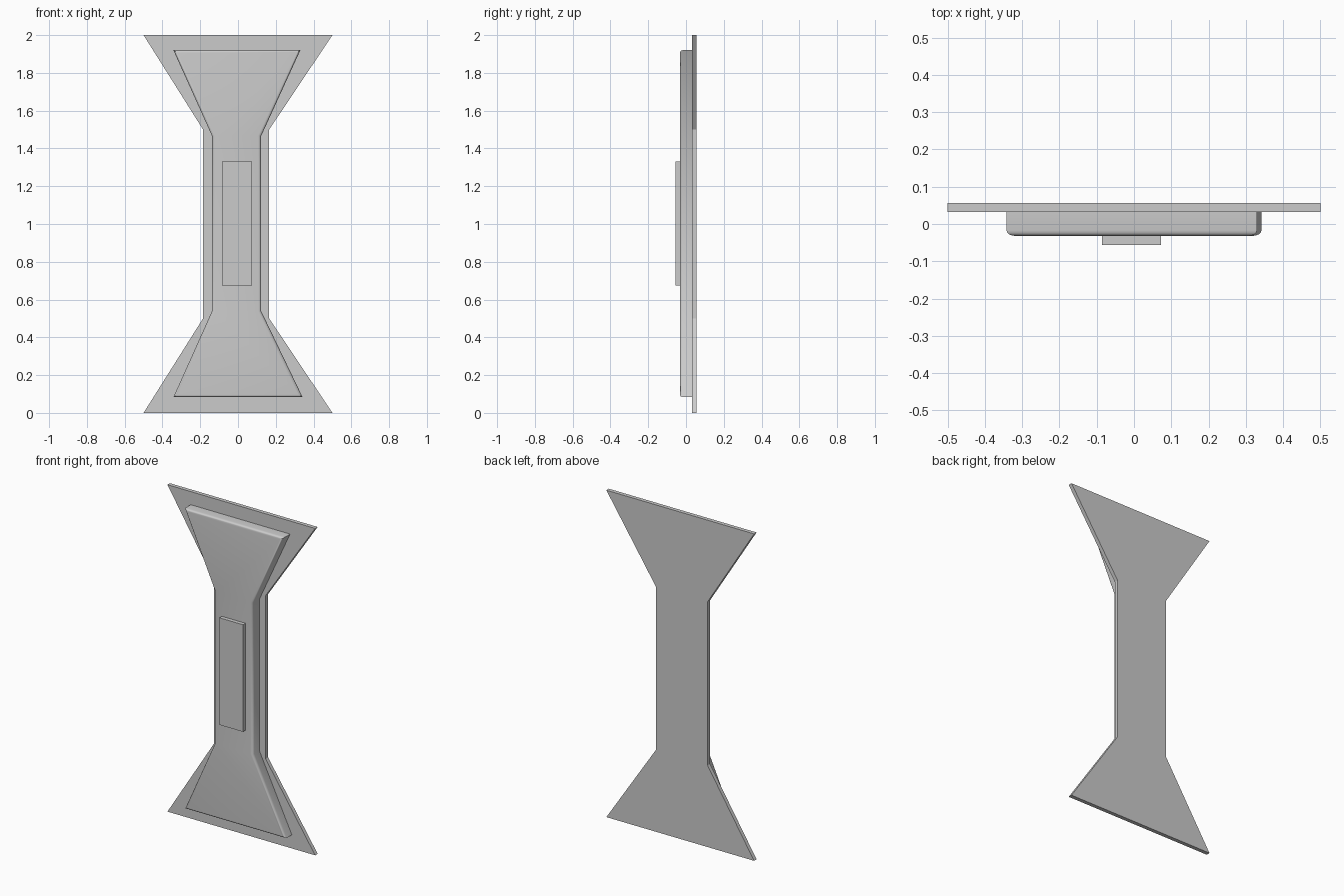
import bpy, bmesh

if "Cube" in bpy.data.objects:
    bpy.data.objects.remove(bpy.data.objects["Cube"])


def slab(name, outline, y_front, y_back, round_front=0.0):
    """Extrude an (x, z) outline along y, optionally rounding the front rim."""
    bm = bmesh.new()
    front = bm.faces.new([bm.verts.new((x, y_front, z)) for x, z in outline])
    ext = bmesh.ops.extrude_face_region(bm, geom=[front], use_keep_orig=True)
    for v in ext["geom"]:
        if isinstance(v, bmesh.types.BMVert):
            v.co.y = y_back
    bmesh.ops.recalc_face_normals(bm, faces=bm.faces)
    if round_front:
        rim = [e for e in bm.edges
               if all(abs(v.co.y - y_front) < 1e-5 for v in e.verts)]
        bmesh.ops.bevel(bm, geom=rim, offset=round_front, segments=4,
                        profile=0.5, affect='EDGES', clamp_overlap=True)
    mesh = bpy.data.meshes.new(name)
    bm.to_mesh(mesh)
    bm.free()
    obj = bpy.data.objects.new(name, mesh)
    bpy.context.collection.objects.link(obj)
    if round_front:
        bpy.context.view_layer.objects.active = obj
        obj.select_set(True)
        bpy.ops.object.shade_smooth_by_angle()
        obj.select_set(False)
    return obj


# Flared back plate
slab("back_plate",
     [(-0.5, 0), (0.5, 0), (0.165, 0.5), (0.165, 1.5),
      (0.5, 2), (-0.5, 2), (-0.185, 1.5), (-0.185, 0.5)],
     0.032, 0.056)

# Raised panel with a rounded front rim
slab("raised_panel",
     [(-0.342, 0.083), (0.342, 0.083), (0.122, 0.54), (0.122, 1.465),
      (0.33, 1.92), (-0.342, 1.92), (-0.137, 1.465), (-0.137, 0.54)],
     -0.032, 0.032, 0.015)

# Small centre block
slab("centre_block",
     [(-0.086, 0.675), (0.073, 0.675), (0.073, 1.33), (-0.086, 1.33)],
     -0.056, -0.032)
